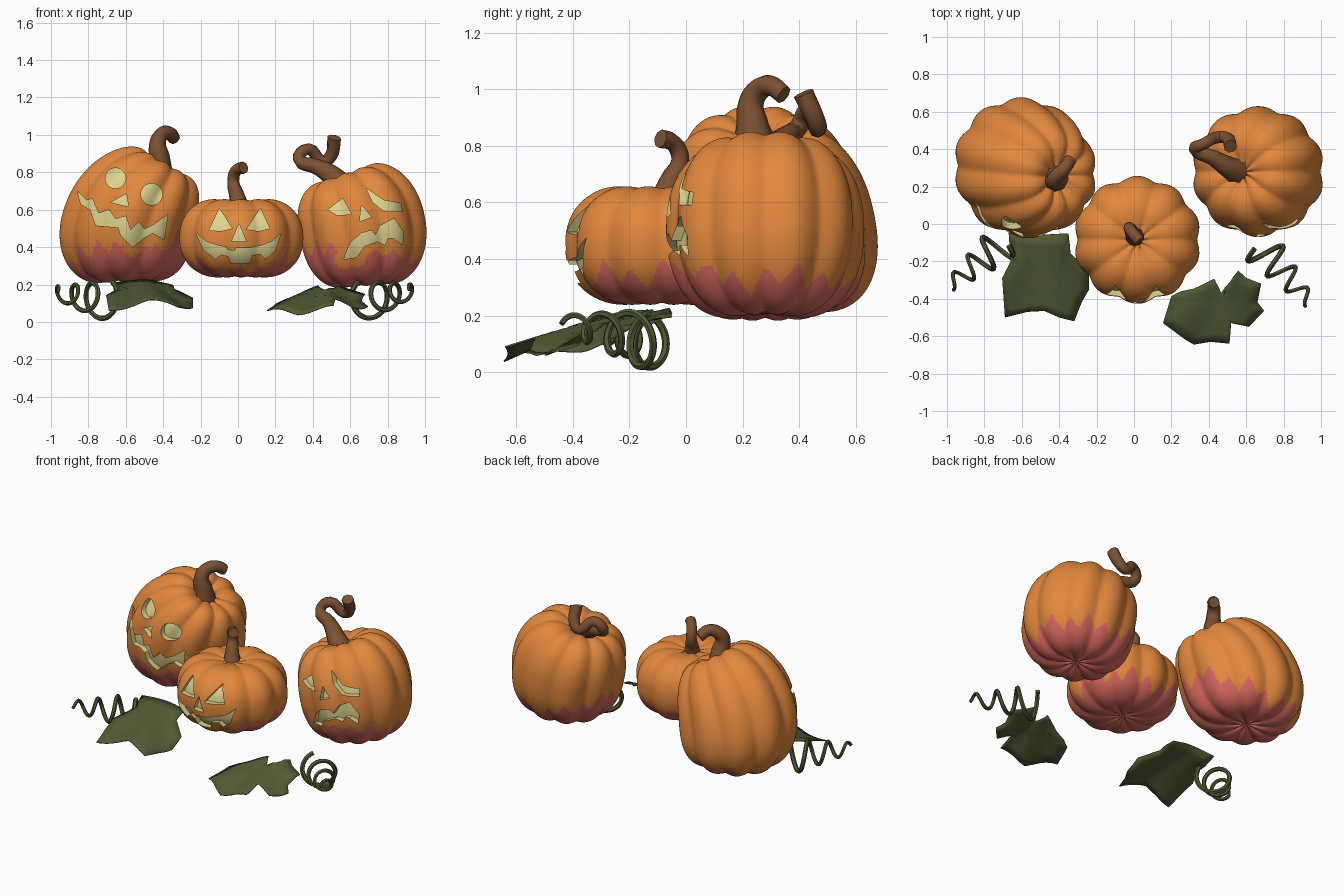
import bpy, bmesh, math
from mathutils import Vector
from math import sin, cos, pi, radians, exp

if "Cube" in bpy.data.objects:
    bpy.data.objects.remove(bpy.data.objects["Cube"])


def material(name, rgb):
    m = bpy.data.materials.new(name)
    m.diffuse_color = (*rgb, 1)
    m.use_nodes = True
    m.node_tree.nodes["Principled BSDF"].inputs["Base Color"].default_value = m.diffuse_color
    return m


ORANGE = material("orange_skin", (0.76, 0.245, 0.046))
PINK = material("pink_base", (0.66, 0.135, 0.108))
CREAM = material("cream_flesh", (0.74, 0.66, 0.28))
BROWN = material("brown_stem", (0.20, 0.082, 0.032))
GREEN = material("leaf_green", (0.085, 0.105, 0.036))


def make_object(name, mesh, mats):
    obj = bpy.data.objects.new(name, mesh)
    bpy.context.collection.objects.link(obj)
    mesh.materials.clear()
    for m in mats:
        mesh.materials.append(m)
    return obj


def bm_object(name, bm, mats):
    mesh = bpy.data.meshes.new(name)
    bmesh.ops.recalc_face_normals(bm, faces=bm.faces)
    bm.to_mesh(mesh)
    bm.free()
    return make_object(name, mesh, mats)


def baked(obj):
    """Mesh of the object with its modifiers applied."""
    bpy.context.view_layer.update()
    deps = bpy.context.evaluated_depsgraph_get()
    return bpy.data.meshes.new_from_object(obj.evaluated_get(deps))


def smooth(mesh, angle):
    for p in mesh.polygons:
        p.use_smooth = True
    mesh.set_sharp_from_angle(angle=radians(angle))


def difference(obj, other):
    mod = obj.modifiers.new("cut", 'BOOLEAN')
    mod.operation = 'DIFFERENCE'
    mod.solver = 'EXACT'
    mod.object = other


# Ribbed, bent pumpkin body; lean = (tilt, bend, x shear, y shear, taper)
def pumpkin_body(name, c, R, H, lean, scale=1.0, segs=200, rings=80):
    tilt, bend, shx, shy, taper = lean
    bm = bmesh.new()

    def point(i, j):
        phi, th = -pi / 2 + pi * j / rings, 2 * pi * i / segs
        lobe = math.sqrt(sin(5 * th) ** 2 + 0.04) / 1.02
        r = R * max(cos(phi), 0) ** 0.72
        side = 1 if phi > 0 else -1
        z = side * H * abs(sin(phi)) ** 0.9 * (0.96 + 0.04 * lobe)
        z -= side * (0.2 if side > 0 else 0.12) * H * exp(-(r / (0.4 * R)) ** 2) * abs(sin(phi))
        r *= (0.92 + 0.08 * lobe) * (1 - taper * z / H)
        x, y = r * cos(th), r * sin(th) - shy * z
        a = radians(tilt + bend * z / H)
        x, z = x * cos(a) + z * sin(a), -x * sin(a) + z * cos(a)
        return Vector(c) + Vector((x + shx * z, y, z)) * scale

    grid = [[bm.verts.new(point(i, j)) for i in range(segs)] for j in range(1, rings)]
    for a, b in zip(grid, grid[1:]):
        for i in range(segs):
            k = (i + 1) % segs
            bm.faces.new((a[i], a[k], b[k], b[i]))
    for row, j in ((grid[0], 0), (grid[-1], rings)):
        pole = bm.verts.new(point(segs / 20, j))
        for i in range(segs):
            bm.faces.new((row[i], row[(i + 1) % segs], pole))
    return bm_object(name, bm, [ORANGE, PINK, CREAM])


# Carved face: front-view outlines pushed in to a shallow curved floor
def pumpkin(name, c, R, H, lean, features, pink, slope):
    body = pumpkin_body(name, c, R, H, lean)
    core = pumpkin_body("core", c, R, H, lean, 0.905, 120, 48)
    bm = bmesh.new()
    for outline in features:
        f = bm.faces.new([bm.verts.new((x, -0.8, z)) for x, z in outline])
        new = bmesh.ops.extrude_face_region(bm, geom=[f])["geom"]
        bmesh.ops.translate(bm, vec=(0, 0.7 + c[1], 0),
                            verts=[v for v in new if isinstance(v, bmesh.types.BMVert)])
    cutter = bm_object("cutter", bm, [ORANGE, PINK, CREAM])
    for o in (core, cutter):
        o.hide_render = True
        for p in o.data.polygons:
            p.material_index = 2
    # Pink base with a jagged edge, kept clear of the mouth
    mouth = features[-1]
    for p in body.data.polygons:
        x, y, z = p.center
        th = math.atan2(y - c[1], x - c[0])
        saw = abs((th * 18 / (2 * pi)) % 1 * 2 - 1) - 0.5
        edge = pink + 0.085 * saw + 0.02 * sin(3 * th + c[0] * 9) + 0.02 * sin(7 * th)
        edge += slope[0] * (x - c[0]) + slope[1] * (y - c[1])
        near = y < c[1] and min(math.hypot(x - a, z - b) for a, b in mouth) < 0.05
        p.material_index = 1 if z < edge and not near else 0
    difference(cutter, core)
    difference(body, cutter)
    mesh = baked(body)
    body.modifiers.clear()
    body.data = mesh
    smooth(mesh, 38)
    for o in (core, cutter):
        bpy.data.objects.remove(o)


def disc(x, z, r):
    return [(x + r * cos(k * pi / 9), z + r * sin(k * pi / 9)) for k in range(18)]


pumpkin("middle_pumpkin", (0.018, -0.085, 0.45), 0.342, 0.23, (0, 0, 0, 0, 0), [
    [(-.10, .607), (-.155, .49), (-.09, .485), (-.03, .50)],
    [(.12, .607), (.17, .50), (.11, .485), (.045, .495)],
    [(.005, .525), (-.035, .43), (.045, .43)],
    [(-.225, .475), (-.17, .43), (-.11, .41), (-.065, .40), (-.055, .385), (-.015, .38), (-.01, .395),
     (.06, .395), (.13, .41), (.18, .43), (.23, .475), (.20, .38), (.145, .335), (.12, .365),
     (.075, .355), (.065, .315), (-.04, .315), (-.05, .35), (-.09, .36), (-.12, .335), (-.185, .385)],
], 0.355, (0, 0))

pumpkin("left_pumpkin", (-0.577, 0.295, 0.558), 0.37, 0.375, (14, 17, 0.09, 0.12, 0.08), [
    disc(-.655, .768, .055), disc(-.462, .682, .058),
    [(-.68, .64), (-.597, .685), (-.585, .615)],
    [(-.86, .70), (-.81, .65), (-.78, .66), (-.745, .58), (-.69, .60), (-.655, .55), (-.60, .565),
     (-.575, .49), (-.53, .535), (-.50, .495), (-.45, .52), (-.375, .575), (-.395, .44), (-.455, .475),
     (-.50, .45), (-.565, .40), (-.625, .46), (-.64, .505), (-.70, .51), (-.76, .515), (-.79, .60), (-.84, .63)],
], 0.36, (0.22, -0.22))

pumpkin("right_pumpkin", (0.665, 0.28, 0.505), 0.35, 0.34, (-12, -8, 0, 0, 0), [
    [(.48, .60), (.56, .66), (.607, .575), (.53, .57)],
    [(.685, .715), (.78, .65), (.87, .635), (.88, .59), (.78, .592), (.72, .64)],
    [(.66, .625), (.714, .56), (.65, .537)],
    [(.565, .335), (.60, .425), (.66, .475), (.714, .49), (.735, .465), (.76, .515), (.835, .553),
     (.885, .48), (.88, .41), (.83, .45), (.80, .445), (.785, .41), (.745, .43), (.676, .405), (.634, .345)],
], 0.36, (-0.08, -0.12))


# Tubes for stems and tendrils
def tube(name, pts, radii, mat, sides, curved):
    cu = bpy.data.curves.new(name, 'CURVE')
    cu.dimensions = '3D'
    cu.bevel_depth = 1
    cu.bevel_resolution = sides
    cu.use_fill_caps = True
    cu.resolution_u = 4
    sp = cu.splines.new('BEZIER' if curved else 'POLY')
    if curved:
        sp.bezier_points.add(len(pts) - 1)
        for b, p, r in zip(sp.bezier_points, pts, radii):
            b.co, b.radius = p, r
            b.handle_left_type = b.handle_right_type = 'AUTO'
    else:
        sp.points.add(len(pts) - 1)
        for b, p, r in zip(sp.points, pts, radii):
            b.co, b.radius = (*p, 1), r
    tmp = bpy.data.objects.new("tmp", cu)
    bpy.context.collection.objects.link(tmp)
    mesh = baked(tmp)
    bpy.data.objects.remove(tmp)
    make_object(name, mesh, [mat])
    smooth(mesh, 50)


tube("middle_stem", [(.01, -.075, .58), (-.005, -.055, .67), (-.025, -.02, .75), (-.01, -.045, .81), (.03, -.09, .825)],
     [.065, .042, .032, .031, .033], BROWN, 2, True)
tube("left_stem", [(-.43, .245, .79), (-.42, .235, .87), (-.43, .23, .95), (-.41, .26, 1.0), (-.37, .30, 1.012), (-.34, .345, .98)],
     [.085, .058, .045, .04, .036, .034], BROWN, 2, True)
tube("right_stem", [(.56, .28, .71), (.51, .30, .775), (.42, .355, .83), (.325, .40, .87), (.375, .43, .925),
                    (.455, .465, .86), (.495, .46, .885), (.515, .415, .985)],
     [.08, .058, .042, .033, .032, .032, .034, .037], BROWN, 2, True)


def tendril(name, a, b, r0, r1, turns, hand):
    a, b = Vector(a), Vector(b)
    side = Vector((b.y - a.y, a.x - b.x, 0)).normalized() * hand
    pts = []
    for k in range(121):
        t = k / 120
        r, ang = r0 + (r1 - r0) * t, 2 * pi * turns * t
        pts.append(a.lerp(b, t) + side * r * cos(ang) + Vector((0, 0, r * sin(ang))))
    tube(name, pts, [.010 + .005 * k / 120 for k in range(121)], GREEN, 1, False)


tendril("left_tendril", (-.985, -.33, .16), (-.69, -.09, .108), .03, .107, 3.2, 1)
tendril("right_tendril", (.94, -.42, .17), (.67, -.11, .108), .03, .107, 3.2, -1)


# Drooping leaves
def leaf(name, outline, peak, top, sx, sy):
    bm = bmesh.new()
    n = len(outline)
    cx, cy = sum(p[0] for p in outline) / n, sum(p[1] for p in outline) / n
    rim = [bm.verts.new((x, y, 0)) for x, y in outline]
    mid = bm.verts.new((cx, cy, 0))
    for i in range(n):
        bm.faces.new((rim[i], rim[(i + 1) % n], mid))
    bmesh.ops.subdivide_edges(bm, edges=bm.edges[:], cuts=3, use_grid_fill=True)
    for v in bm.verts:
        dx, dy = v.co.x - peak[0], peak[1] - v.co.y
        rad = math.hypot(dx, dy)
        v.co.z = top - sx * (math.hypot(dx, .05) - .05) - sy * dy + 0.05 * rad * sin(7 * math.atan2(dx, dy))
    obj = bm_object(name, bm, [GREEN])
    mod = obj.modifiers.new("thickness", 'SOLIDIFY')
    mod.thickness = 0.006
    smooth(obj.data, 40)


leaf("left_leaf", [(-.67, -.05), (-.5, -.06), (-.35, -.05), (-.34, -.16), (-.24, -.25), (-.24, -.35), (-.28, -.42),
                   (-.32, -.52), (-.40, -.50), (-.48, -.465), (-.57, -.47), (-.69, -.50), (-.705, -.29), (-.66, -.20)],
     (-.5, -.05), .23, .22, .28)
leaf("right_leaf", [(.155, -.53), (.20, -.385), (.25, -.36), (.32, -.345), (.43, -.295), (.465, -.37),
                    (.56, -.25), (.60, -.29), (.68, -.32), (.66, -.42), (.695, -.465), (.615, -.55),
                    (.52, -.53), (.51, -.64), (.41, -.63), (.32, -.645), (.27, -.615)],
     (.46, -.25), .21, .25, .33)
